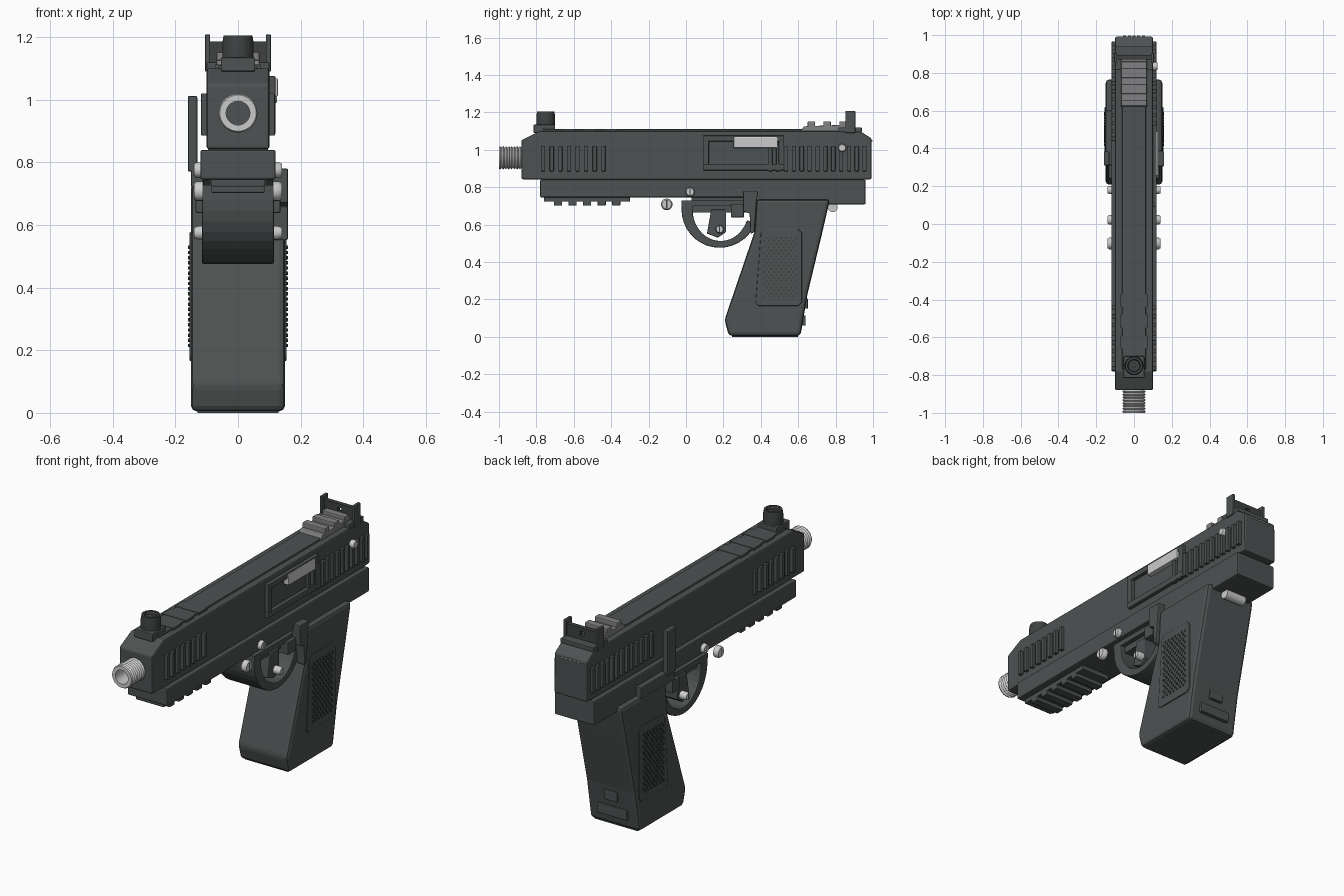
import bpy, bmesh, math
from mathutils import Matrix, Vector

if "Cube" in bpy.data.objects:
    bpy.data.objects.remove(bpy.data.objects["Cube"])


def material(name, rgb):
    m = bpy.data.materials.new(name)
    m.use_nodes = True
    m.diffuse_color = (*rgb, 1)
    m.node_tree.nodes["Principled BSDF"].inputs["Base Color"].default_value = (*rgb, 1)
    return m


GUN = material("gunmetal", (0.075, 0.085, 0.084))
DARK = material("dark steel", (0.05, 0.055, 0.055))
SILVER = material("silver", (0.6, 0.6, 0.6))
GREY = material("mid grey", (0.22, 0.22, 0.23))


def finish(name, bm, mat, bevel=0.0, smooth=False):
    bmesh.ops.recalc_face_normals(bm, faces=bm.faces[:])
    mesh = bpy.data.meshes.new(name)
    bm.to_mesh(mesh)
    bm.free()
    mesh.materials.append(mat)
    ob = bpy.data.objects.new(name, mesh)
    bpy.context.collection.objects.link(ob)
    if bevel:
        mod = ob.modifiers.new("bevel", "BEVEL")
        mod.width, mod.segments, mod.limit_method = bevel, 2, "ANGLE"
    if smooth:
        bpy.ops.object.select_all(action="DESELECT")
        bpy.context.view_layer.objects.active = ob
        ob.select_set(True)
        bpy.ops.object.shade_smooth_by_angle(angle=math.radians(40))
    return ob


def add_box(bm, x, y, z):
    lo, hi = Vector((x[0], y[0], z[0])), Vector((x[1], y[1], z[1]))
    size = Matrix.Diagonal((*(hi - lo), 1))
    bmesh.ops.create_cube(bm, size=1, matrix=Matrix.Translation((lo + hi) / 2) @ size)


def boxes(name, items, mat=GUN, bevel=0.0):
    bm = bmesh.new()
    for item in items:
        add_box(bm, *item)
    return finish(name, bm, mat, bevel)


def prism(name, points, x0, x1, mat=GUN, bevel=0.0):
    """Side profile of (y, z) points extruded across x."""
    bm = bmesh.new()
    face = bm.faces.new([bm.verts.new((x0, y, z)) for y, z in points])
    ext = bmesh.ops.extrude_face_region(bm, geom=[face])["geom"]
    bmesh.ops.translate(bm, vec=(x1 - x0, 0, 0),
                        verts=[v for v in ext if isinstance(v, bmesh.types.BMVert)])
    return finish(name, bm, mat, bevel)


def lathe(name, profile, centre, axis, mat, steps=32):
    """Spin (radius, distance) points round an axis through centre."""
    bm = bmesh.new()
    verts = [bm.verts.new((r, 0, d)) for r, d in profile]
    edges = [bm.edges.new(p) for p in zip(verts, verts[1:])]
    bmesh.ops.spin(bm, geom=verts + edges, axis=(0, 0, 1), cent=(0, 0, 0),
                   angle=math.tau, steps=steps)
    bmesh.ops.remove_doubles(bm, verts=bm.verts[:], dist=0.0001)
    rot = Vector((0, 0, 1)).rotation_difference(Vector(axis)).to_matrix().to_4x4()
    bm.transform(Matrix.Translation(centre) @ rot)
    return finish(name, bm, mat, smooth=True)


def disc(name, r, x0, x1, y, z, mat=SILVER):
    depth = abs(x1 - x0)
    side = 1 if x1 > x0 else -1
    return lathe(name, [(0, 0), (r, 0), (r, depth * 0.7), (r * 0.8, depth), (0, depth)],
                 (x0, y, z), (side, 0, 0), mat, 20)


# slide with sloped nose and tail, raised top strip
prism("slide", [(-0.88, 0.842), (-0.88, 1.05), (-0.78, 1.1), (0.93, 1.1),
                (0.992, 1.06), (0.992, 0.842)], -0.1, 0.1, bevel=0.008)
boxes("top_strip", [((-0.063, 0.063), (-0.77, 0.9), (1.09, 1.11))], bevel=0.004)
boxes("strip_lugs", [((-0.072, 0.072), (y, y + 0.07), (1.09, 1.112))
                     for y in (-0.66, -0.55, -0.44)])
# grip ribs on both sides of the slide
ribs = [-0.775 + 0.046 * i for i in range(8)] + [0.44 + 0.042 * i for i in range(13)]
boxes("slide_ribs", [((s * 0.108 - 0.01, s * 0.108 + 0.01), (y, y + 0.022), (0.885, 1.02))
                     for y in ribs for s in (-1, 1)], bevel=0.003)
# ejection port frame, its recess and the bright bolt
boxes("port_frame", [((0.09, 0.12), (0.09, 0.525), (0.89, 0.922)),
                     ((0.09, 0.12), (0.09, 0.525), (1.045, 1.075)),
                     ((0.09, 0.12), (0.09, 0.122), (0.92, 1.05)),
                     ((0.09, 0.12), (0.495, 0.525), (0.92, 1.05))], bevel=0.004)
boxes("port_bolt", [((0.09, 0.127), (0.255, 0.49), (1.01, 1.068))], SILVER, 0.004)
disc("slide_pin", 0.022, 0.1, 0.125, 0.835, 1.01)
boxes("rear_marks", [((x - 0.008, x + 0.008), (0.985, 0.998), (1.045, 1.052))
                     for x in (-0.05, -0.025, 0, 0.025, 0.05)], SILVER)

# threaded barrel
thread = [(0.038, -0.06), (0.038, 0.12), (0.058, 0.12)]
for i in range(8):
    thread += [(0.062, 0.112 - i * 0.015), (0.054, 0.105 - i * 0.015)]
lathe("barrel_thread", thread + [(0.06, -0.02)], (0, -0.88, 0.957), (0, -1, 0), SILVER)
lathe("barrel_bore", [(0, 0), (0.04, 0)], (0, -0.91, 0.957), (0, -1, 0), GUN)

# frame and accessory rail
prism("frame", [(-0.78, 0.745), (-0.78, 0.84), (0.96, 0.84), (0.96, 0.708),
                (0.36, 0.708), (0.32, 0.745)], -0.12, 0.12, bevel=0.007)
boxes("slide_rail", [((-0.095, 0.095), (-0.77, 0.95), (0.83, 0.85))], DARK)
boxes("rail", [((-0.085, 0.085), (-0.76, -0.3), (0.722, 0.75))]
      + [((-0.085, 0.085), (y - 0.022, y + 0.022), (0.702, 0.73))
         for y in (-0.685, -0.607, -0.529, -0.451, -0.373)], bevel=0.004)

# trigger guard and trigger
arc = [math.pi + i * math.pi / 18 for i in range(17)]
outer = [(0.18 + 0.204 * math.cos(a), 0.68 + 0.204 * math.sin(a)) for a in arc]
inner = [(0.185 + 0.15 * math.cos(a), 0.68 + 0.168 * math.sin(a)) for a in reversed(arc)]
prism("trigger_guard", [(-0.024, 0.725)] + outer + inner + [(0.035, 0.725)],
      -0.115, 0.115, bevel=0.005)
boxes("guard_bridge", [((-0.115, 0.115), (-0.024, 0.36), (0.7, 0.728)),
                       ((-0.09, 0.09), (0.03, 0.36), (0.665, 0.75))])
prism("trigger", [(0.135, 0.68), (0.215, 0.68), (0.215, 0.56), (0.17, 0.53), (0.112, 0.552)],
      -0.1, 0.1, bevel=0.005)
boxes("release_button", [((-0.135, 0.135), (0.24, 0.31), (0.638, 0.708))], bevel=0.005)

# grip
prism("grip", [(0.377, 0.735), (0.366, 0.56), (0.206, 0.09), (0.229, 0.005), (0.612, 0.005),
               (0.636, 0.147), (0.65, 0.23), (0.727, 0.55), (0.757, 0.68), (0.768, 0.735)],
      -0.15, 0.15, bevel=0.018)
boxes("grip_base", [((-0.13, 0.13), (0.245, 0.6), (0, 0.03))])
boxes("base_catch", [((-0.09, 0.09), (0.59, 0.64), (0.06, 0.115)),
                     ((-0.04, 0.04), (0.6, 0.652), (0.15, 0.205))], bevel=0.005)

# textured grip panels, pins and screws on both sides
for side, s in (("left", 1), ("right", -1)):
    prism(side + "_grip_panel", [(0.372, 0.18), (0.39, 0.165), (0.6, 0.165), (0.62, 0.185),
                                 (0.62, 0.555), (0.6, 0.577), (0.42, 0.577), (0.4, 0.555)],
          s * 0.14, s * 0.155, bevel=0.004)
    bm = bmesh.new()
    for row in range(20):
        for col in range(7):
            y = 0.418 + col * 0.026 + (row % 2) * 0.013
            spot = Matrix.Translation((s * 0.155, y, 0.215 + row * 0.0165))
            bmesh.ops.create_cone(bm, cap_ends=True, segments=6, radius1=0.006,
                                  radius2=0.006, depth=0.008,
                                  matrix=spot @ Matrix.Rotation(math.pi / 2, 4, "Y"))
    finish(side + "_grip_studs", bm, DARK)
    for name, r, y, z, x0 in (("front_screw", 0.031, -0.103, 0.708, 0.112),
                              ("frame_screw", 0.025, 0.022, 0.775, 0.11),
                              ("trigger_pin", 0.022, 0.18, 0.575, 0.09)):
        disc(side + "_" + name, r, s * x0, s * 0.14, y, z)
        boxes(side + "_" + name + "_slot",
              [((s * 0.14 - 0.001, s * 0.14 + 0.001), (y - 0.003, y + 0.003),
                (z - r * 0.75, z + r * 0.75))], DARK)

# catch on the left and lever on the right
prism("left_catch", [(0.305, 0.78), (0.387, 0.78), (0.377, 0.72), (0.366, 0.56),
                     (0.345, 0.55), (0.34, 0.66), (0.305, 0.67)], 0.11, 0.16, bevel=0.005)
boxes("right_lever", [((-0.16, -0.13), (0.31, 0.385), (0.77, 1.012)),
                      ((-0.15, -0.11), (0.31, 0.6), (0.72, 0.785))], bevel=0.005)
lathe("rear_pin", [(0, 0), (0.026, 0), (0.026, 0.12), (0, 0.12)],
      (-0.06, 0.785, 0.692), (1, 0, 0), SILVER, 20)

# ribbed top plate
prism("top_plate", [(0.615, 1.1), (0.63, 1.125), (0.88, 1.135), (0.88, 1.1)],
      -0.068, 0.068, GREY, 0.003)
boxes("top_plate_ribs", [((-0.068, 0.068), (y - 0.02, y + 0.02), (1.12, 1.152))
                         for y in (0.67, 0.755, 0.84)], GREY, 0.005)

# front sight
boxes("front_sight_base", [((-0.055, 0.055), (-0.815, -0.7), (1.09, 1.135))], bevel=0.005)
lathe("front_sight_post", [(0.05, 0), (0.05, 0.05), (0.046, 0.075), (0.034, 0.075),
                           (0.03, 0.06), (0, 0.06)], (0, -0.75, 1.13), (0, 0, 1), DARK)
disc("front_sight_bead", 0.008, -0.004, 0.004, -0.75, 1.192, GREY)

# rear sight: base, two ears and a middle plate with an aperture
boxes("rear_sight_base", [((-0.1, 0.1), (0.815, 0.94), (1.095, 1.12))], bevel=0.004)
boxes("rear_sight_ears", [((s * 0.097 - 0.008, s * 0.097 + 0.008), (0.852, 0.905),
                           (1.09, 1.208)) for s in (-1, 1)], bevel=0.003)
boxes("rear_sight_plate", [((-0.09, -0.012), (0.872, 0.895), (1.11, 1.185)),
                           ((0.012, 0.09), (0.872, 0.895), (1.11, 1.185)),
                           ((-0.012, 0.012), (0.872, 0.895), (1.11, 1.14)),
                           ((-0.012, 0.012), (0.872, 0.895), (1.164, 1.185))], DARK)
